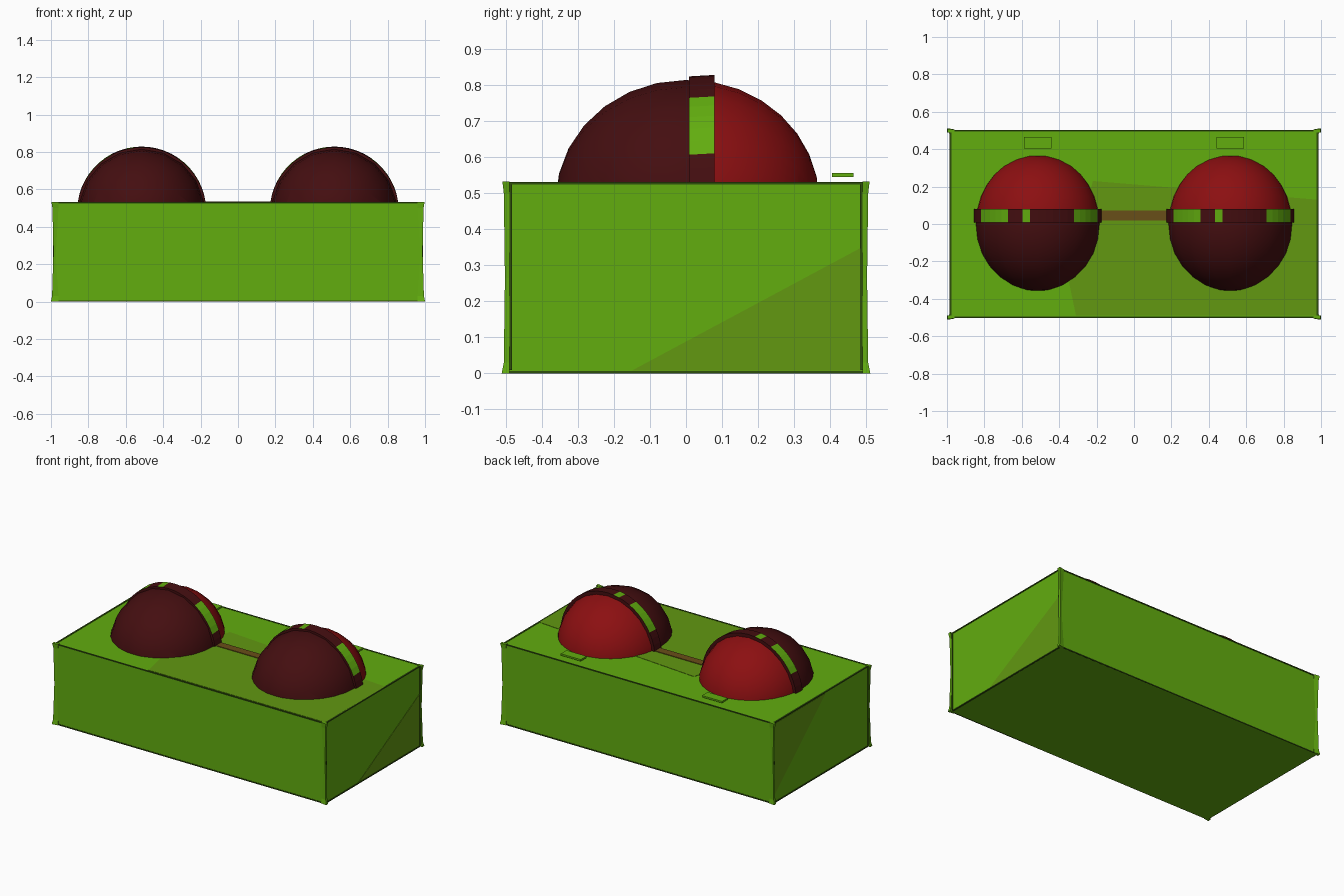
import bpy, bmesh, math
from mathutils import Matrix

if "Cube" in bpy.data.objects:
    bpy.data.objects.remove(bpy.data.objects["Cube"])


def material(name, srgb):
    m = bpy.data.materials.new(name)
    lin = [((c / 255 + 0.055) / 1.055) ** 2.4 if c > 10 else c / 255 / 12.92 for c in srgb]
    m.diffuse_color = (*lin, 1)
    m.use_nodes = True
    m.node_tree.nodes["Principled BSDF"].inputs["Base Color"].default_value = m.diffuse_color
    return m


LIME = material("lime green", (98, 173, 15))
OLIVE = material("olive green", (98, 152, 17))
EDGE = material("dark green", (45, 78, 10))
RED = material("red", (140, 15, 17))
MAROON = material("maroon", (68, 14, 16))
BROWN = material("brown", (105, 78, 24))

TOP = 0.53
HX, HY = 0.983, 0.5


def finish(name, bm, mats, smooth=False):
    bmesh.ops.recalc_face_normals(bm, faces=bm.faces)
    me = bpy.data.meshes.new(name)
    bm.to_mesh(me)
    bm.free()
    for m in mats:
        me.materials.append(m)
    ob = bpy.data.objects.new(name, me)
    bpy.context.collection.objects.link(ob)
    if smooth:
        bpy.ops.object.select_all(action='DESELECT')
        ob.select_set(True)
        bpy.context.view_layer.objects.active = ob
        bpy.ops.object.shade_smooth_by_angle(angle=math.radians(40))
    return ob


def box(name, x0, x1, y0, y1, z0, z1, mat):
    bm = bmesh.new()
    mtx = Matrix.Translation(((x0 + x1) / 2, (y0 + y1) / 2, (z0 + z1) / 2)) \
        @ Matrix.Diagonal((x1 - x0, y1 - y0, z1 - z0, 1))
    bmesh.ops.create_cube(bm, size=1, matrix=mtx)
    return finish(name, bm, [mat])


def plate(name, points, offset, mat):
    """Thin painted plate: polygon pushed out by a small offset."""
    bm = bmesh.new()
    a = [bm.verts.new(p) for p in points]
    b = [bm.verts.new([p[i] + offset[i] for i in range(3)]) for p in points]
    bm.faces.new(a)
    bm.faces.new(b)
    for i in range(len(a)):
        j = (i + 1) % len(a)
        bm.faces.new((a[i], a[j], b[j], b[i]))
    return finish(name, bm, [mat])


def half_dome(name, cx, cy, cut_y, side, segs, rings, mat):
    """Ellipsoid with its pole along y, trimmed at the box top and at the split."""
    bm = bmesh.new()
    bmesh.ops.create_uvsphere(
        bm, u_segments=segs, v_segments=rings, radius=1,
        matrix=Matrix.Translation((cx, cy, 0.48)) @ Matrix.Diagonal((0.335, 0.362, 0.335, 1))
        @ Matrix.Rotation(math.pi / 2, 4, 'X'))
    for co, no in (((0, 0, TOP - 0.005), (0, 0, -1)), ((0, cut_y, 0), (0, side, 0))):
        r = bmesh.ops.bisect_plane(bm, geom=bm.verts[:] + bm.edges[:] + bm.faces[:],
                                   plane_co=co, plane_no=no, clear_outer=True)
        rim = [e for e in r["geom_cut"] if isinstance(e, bmesh.types.BMEdge)]
        bmesh.ops.holes_fill(bm, edges=rim)
    return finish(name, bm, [mat], True)


def band(name, cx):
    """Arched slab between the dome halves, with green patches on the shoulders."""
    bm = bmesh.new()
    n = 24
    front, back = [], []
    for i in range(n + 1):
        a = math.radians(8 + 164 * i / n)
        x, z = cx + 0.345 * math.cos(a), 0.48 + 0.345 * math.sin(a)
        front.append(bm.verts.new((x, 0.008, z)))
        back.append(bm.verts.new((x, 0.079, z + 0.004)))
    bm.faces.new(front)
    bm.faces.new(back)
    bm.faces.new((front[0], back[0], back[-1], front[-1]))
    for i in range(n):
        f = bm.faces.new((front[i], front[i + 1], back[i + 1], back[i]))
        dx = f.calc_center_median().x - cx
        if -0.30 < dx < -0.14 or -0.10 < dx < -0.05 or 0.19 < dx < 0.325:
            f.material_index = 1
    return finish(name, bm, [MAROON, LIME])


# Box body
box("box_body", -HX, HX, -HY, HY, 0, TOP, LIME)

# Flared corner posts
for sx in (-1, 1):
    for sy in (-1, 1):
        bm = bmesh.new()
        levels = []
        for z, ox, oy in ((0.0, 1.0, 0.512), (0.03, 0.994, 0.506), (0.265, 0.987, 0.503),
                          (0.5, 0.992, 0.506), (TOP + 0.003, 0.998, 0.51)):
            levels.append([bm.verts.new((sx * x, sy * y, z)) for x, y in
                           ((0.96, 0.49), (ox, 0.49), (ox, oy), (0.96, oy - 0.006))])
        for lo, hi in zip(levels, levels[1:]):
            for i in range(4):
                j = (i + 1) % 4
                bm.faces.new((lo[i], lo[j], hi[j], hi[i]))
        bm.faces.new(levels[0])
        bm.faces.new(levels[-1])
        finish("corner_post", bm, [LIME])
        # Dark seam up the corner
        box("corner_seam", *sorted((sx * 0.984, sx * 0.9885)), *sorted((sy * 0.483, sy * 0.491)),
            0.01, TOP, EDGE)

# Dark seams along the top and bottom edges
for z in (0.0, TOP - 0.005):
    for s in (-1, 1):
        box("long_edge_seam", -0.97, 0.97, *sorted((s * 0.494, s * 0.503)), z, z + 0.007, EDGE)
        box("short_edge_seam", *sorted((s * 0.976, s * 0.987)), -0.49, 0.49, z, z + 0.007, EDGE)

# Olive patches on the top and the ends
t = TOP
plate("top_patch", [(-0.22, 0.23, t), (0.98, 0.13, t), (0.98, -0.49, t),
                    (-0.31, -0.49, t), (-0.35, -0.3, t)], (0, 0, 0.002), OLIVE)
plate("right_patch", [(HX, -0.15, 0.008), (HX, 0.488, 0.008), (HX, 0.488, 0.35)],
      (0.002, 0, 0), OLIVE)
plate("left_patch", [(-HX, 0.488, 0.05), (-HX, 0.488, 0.522), (-HX, -0.05, 0.522)],
      (-0.002, 0, 0), OLIVE)

# Domes, bands and tabs
for cx in (-0.515, 0.515):
    half_dome("front_half_dome", cx, 0.0, 0.01, 1, 18, 14, MAROON)
    half_dome("back_half_dome", cx, 0.008, 0.077, -1, 24, 16, RED)
    band("dome_band", cx)
    box("back_tab", cx - 0.073, cx + 0.073, 0.405, 0.465, 0.545, 0.556, LIME)

# Bar joining the two domes
box("joining_bar", -0.2, 0.2, 0.02, 0.073, TOP - 0.01, TOP + 0.006, BROWN)
